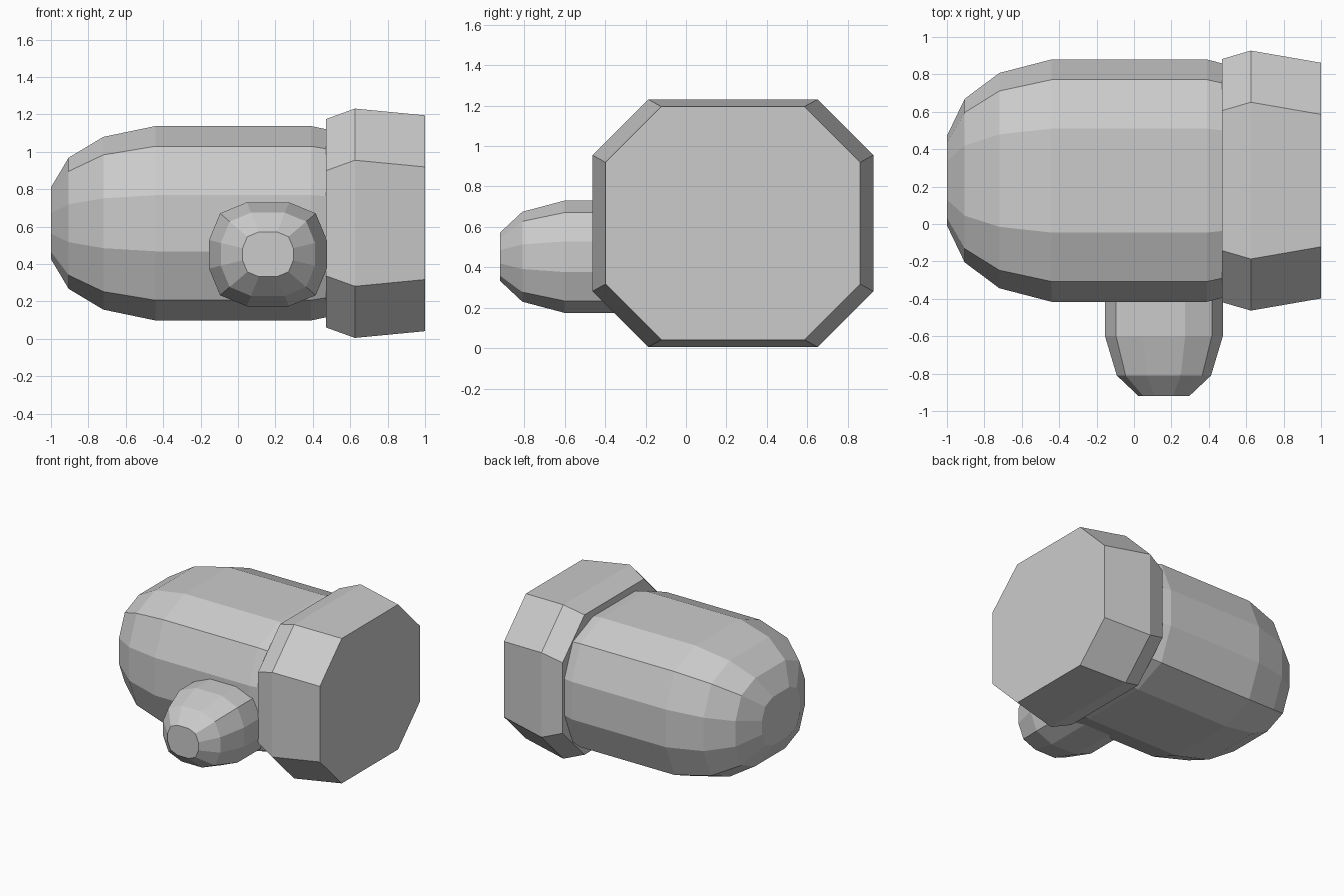
import bpy
import bmesh
import math
from mathutils import Vector

cube = bpy.data.objects.get("Cube")
if cube:
    bpy.data.objects.remove(cube, do_unlink=True)

grey = bpy.data.materials.new("light_grey")
grey.use_nodes = True
colour = (0.6, 0.6, 0.6, 1)
grey.diffuse_color = colour
grey.node_tree.nodes["Principled BSDF"].inputs["Base Color"].default_value = colour


def rounded_rect(half_w, half_h, radius, segments):
    """Outline of a rectangle whose corners are cut into flat segments."""
    points = []
    for quarter, (sx, sy) in enumerate([(1, 1), (-1, 1), (-1, -1), (1, -1)]):
        for i in range(segments + 1):
            a = math.pi / 2 * (quarter + i / segments)
            points.append((sx * (half_w - radius) + radius * math.cos(a),
                           sy * (half_h - radius) + radius * math.sin(a)))
    return points


def loft(name, sections, place):
    """Skin a list of (position, outline) sections and cap both ends."""
    bm = bmesh.new()
    rings = [[bm.verts.new(place(t, u, v)) for u, v in outline]
             for t, outline in sections]
    for a, b in zip(rings, rings[1:]):
        for i in range(len(a)):
            j = (i + 1) % len(a)
            bm.faces.new((a[i], a[j], b[j], b[i]))
    bm.faces.new(rings[0])
    bm.faces.new(rings[-1])
    bmesh.ops.recalc_face_normals(bm, faces=bm.faces)
    mesh = bpy.data.meshes.new(name)
    bm.to_mesh(mesh)
    bm.free()
    mesh.materials.append(grey)
    obj = bpy.data.objects.new(name, mesh)
    bpy.context.collection.objects.link(obj)
    return obj


def scaled(half_w, half_h, radius, steps):
    """Sections of one two-step rounded outline, scaled along the axis."""
    return [(t, rounded_rect(half_w * s, half_h * s, radius * s, 2))
            for t, s in steps]


def along_x(t, u, v):
    return Vector((t, 0.232 + u, 0.618 + v))


def along_y(t, u, v):
    return Vector((0.16 + u, t, 0.452 + v))


# Main barrel with a domed end
loft("barrel", scaled(0.648, 0.52, 0.37, [
    (-1, 0.37), (-0.905, 0.675), (-0.72, 0.888), (-0.44, 1),
    (0.39, 1), (0.5, 0.955)]), along_x)

# Octagonal end cap
loft("end_cap", [(t, rounded_rect(w, h, 0.276, 1)) for t, w, h in [
    (0.47, 0.65, 0.557), (0.625, 0.695, 0.613), (1, 0.63, 0.577)]], along_x)

# Side knob, sunk into the barrel
loft("side_knob", scaled(0.315, 0.278, 0.202, [
    (-0.92, 0.43), (-0.81, 0.8), (-0.6, 1), (0.1, 1)]), along_y)
